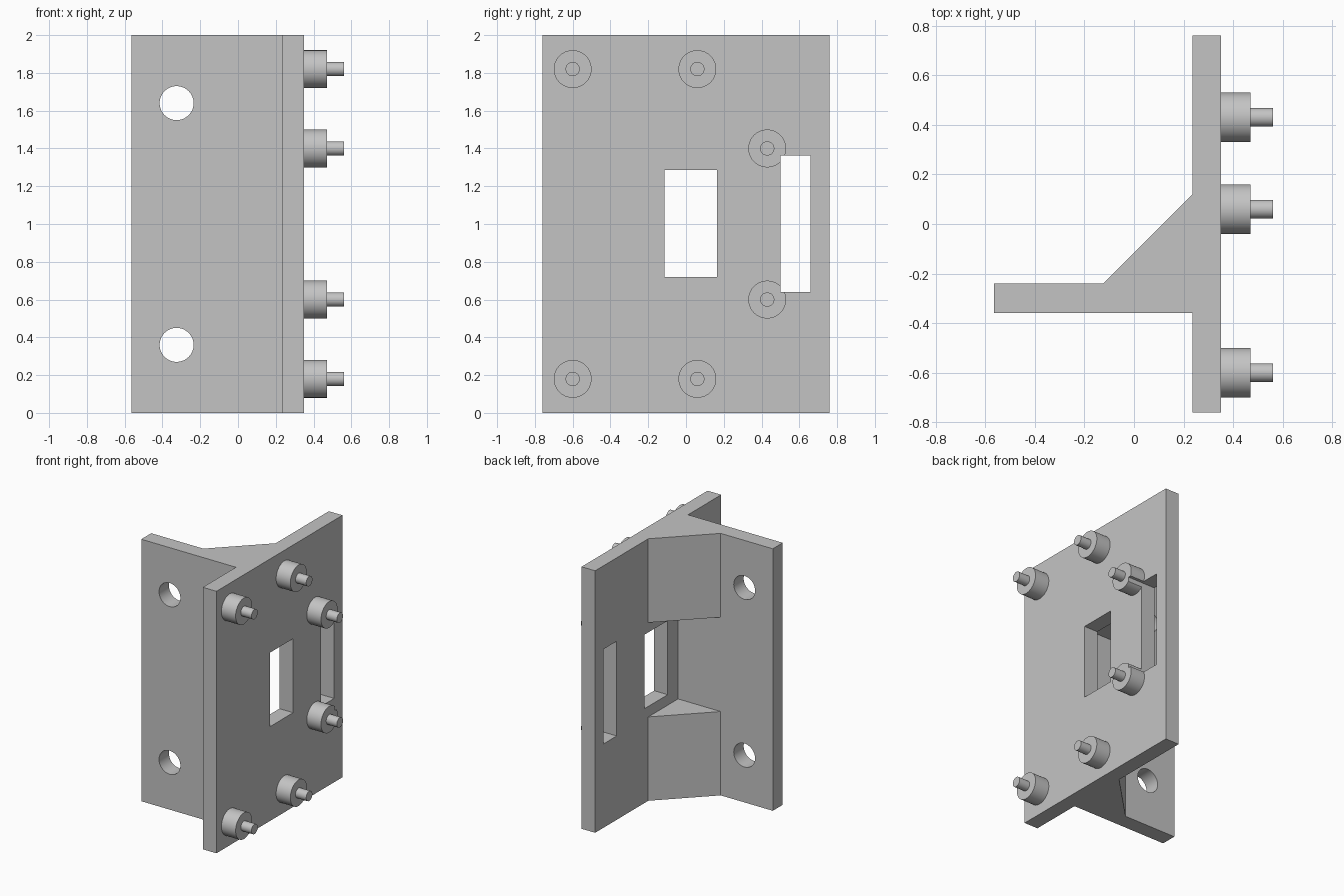
import bpy
import math
from mathutils import Matrix

cube = bpy.data.objects.get("Cube")
if cube:
    bpy.data.objects.remove(cube, do_unlink=True)

grey = bpy.data.materials.new("plain_grey")
grey.use_nodes = True
colour = (0.55, 0.55, 0.55, 1)
grey.diffuse_color = colour
grey.node_tree.nodes["Principled BSDF"].inputs["Base Color"].default_value = colour


def prism(name, outline, z0, z1):
    """Extrude a counter-clockwise xy outline from z0 to z1."""
    n = len(outline)
    verts = [(x, y, z) for z in (z0, z1) for x, y in outline]
    faces = [list(range(n))[::-1], list(range(n, 2 * n))]
    faces += [[i, (i + 1) % n, n + (i + 1) % n, n + i] for i in range(n)]
    mesh = bpy.data.meshes.new(name)
    mesh.from_pydata(verts, [], faces)
    mesh.materials.append(grey)
    obj = bpy.data.objects.new(name, mesh)
    bpy.context.collection.objects.link(obj)
    return obj


def box(name, x0, x1, y0, y1, z0, z1):
    return prism(name, [(x0, y0), (x1, y0), (x1, y1), (x0, y1)], z0, z1)


def cylinder(name, radius, start, end, axis):
    """Round bar between two points, along the X or Y axis."""
    mid = [(a + b) / 2 for a, b in zip(start, end)]
    bpy.ops.mesh.primitive_cylinder_add(vertices=64, radius=radius, depth=math.dist(start, end))
    obj = bpy.context.object
    obj.name = name
    turn = Matrix.Rotation(math.pi / 2, 4, 'Y' if axis == 'X' else 'X')
    obj.data.transform(Matrix.Translation(mid) @ turn)
    obj.data.materials.append(grey)
    return obj


def combine(obj, other, operation):
    mod = obj.modifiers.new(operation.lower(), 'BOOLEAN')
    mod.operation = operation
    mod.solver = 'EXACT'
    mod.object = other
    bpy.context.view_layer.objects.active = obj
    bpy.ops.object.modifier_apply(modifier=mod.name)


def smooth(obj):
    bpy.ops.object.select_all(action='DESELECT')
    obj.select_set(True)
    bpy.context.view_layer.objects.active = obj
    bpy.ops.object.shade_smooth_by_angle(angle=math.radians(30))


# Upright plate with the side flange
bracket = prism("bracket_body", [
    (0.235, -0.76), (0.35, -0.76), (0.35, 0.76), (0.235, 0.76),
    (0.235, -0.24), (-0.565, -0.24), (-0.565, -0.36), (0.235, -0.36)], 0, 2)

# Corner gussets at the top and bottom
gusset_outline = [(-0.125, -0.26), (0.26, -0.26), (0.26, 0.12), (0.235, 0.12), (-0.125, -0.24)]
helpers = []
for z0, z1 in ((0, 0.64), (1.36, 2)):
    gusset = prism("gusset", gusset_outline, z0, z1)
    combine(bracket, gusset, 'UNION')
    helpers.append(gusset)

# Plate window, slot and flange holes
window = box("window_cutter", 0.1, 0.6, -0.115, 0.165, 0.72, 1.285)
slot = box("slot_cutter", 0.1, 0.7, 0.5, 0.66, 0.64, 1.363)
holes = [cylinder("hole_cutter", 0.09, (-0.325, -0.5, z), (-0.325, -0.1, z), 'Y')
         for z in (0.36, 1.64)]
for cutter in (window, slot, *holes):
    combine(bracket, cutter, 'DIFFERENCE')
    helpers.append(cutter)
smooth(bracket)

# Stand-off bosses with locating pins, mirrored about mid height
for y, rise in ((-0.6, 0.82), (0.06, 0.82), (0.43, 0.4)):
    for z in (1 - rise, 1 + rise):
        boss = cylinder("boss", 0.1, (0.34, y, z), (0.47, y, z), 'X')
        if y > 0.4:
            combine(boss, slot, 'DIFFERENCE')
        smooth(boss)
        smooth(cylinder("boss_pin", 0.0375, (0.46, y, z), (0.56, y, z), 'X'))

for helper in helpers:
    bpy.data.objects.remove(helper, do_unlink=True)
